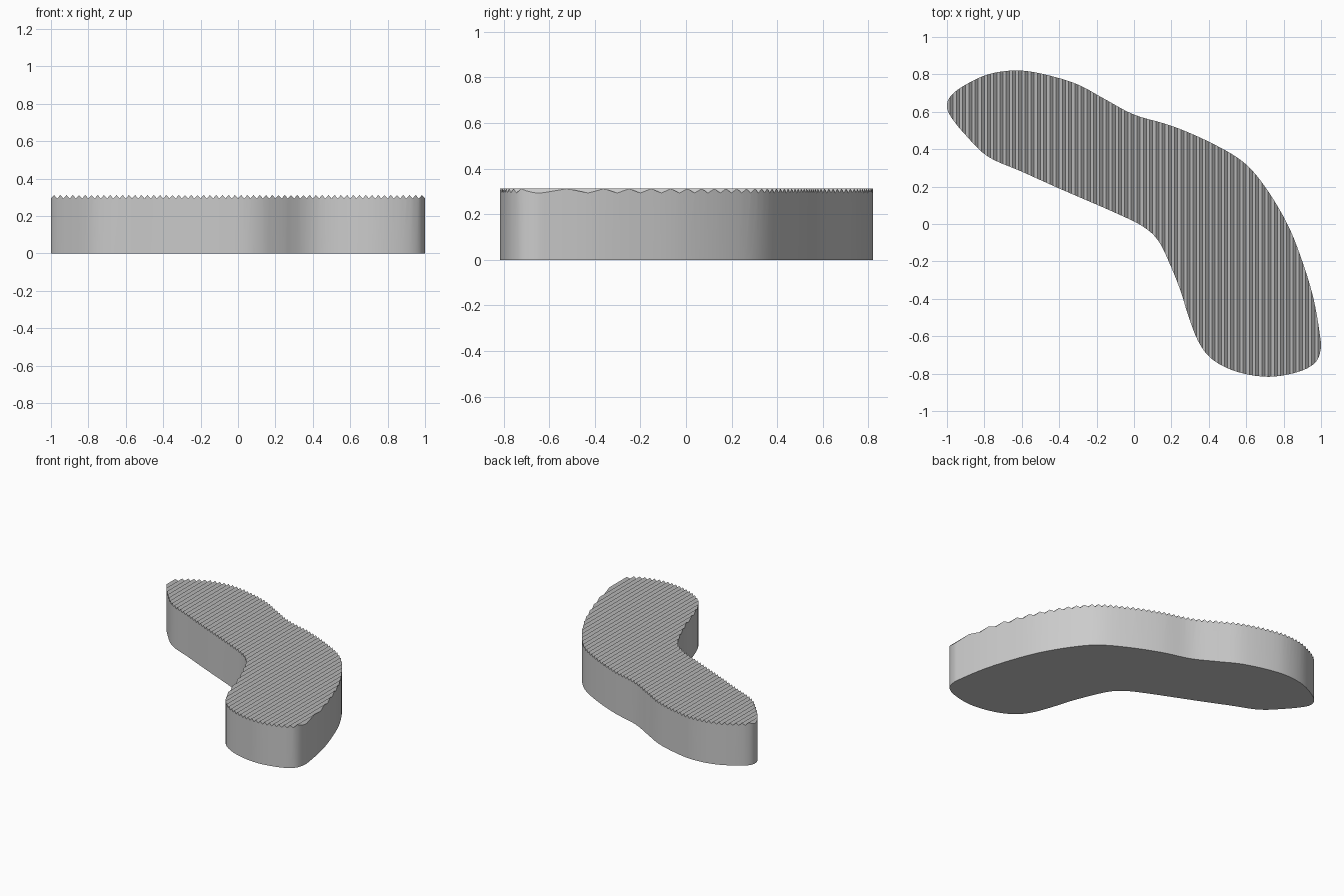
import bpy, bmesh, math
from mathutils import Vector

if "Cube" in bpy.data.objects:
    bpy.data.objects.remove(bpy.data.objects["Cube"])

TOP, DEPTH, RIDGES = 0.312, 0.019, 60
PITCH = 2 / RIDGES

# Outline of the curved block, clockwise from the narrow tip
OUTLINE = [(-1, .635), (-.975, .69), (-.9, .745), (-.78, .8), (-.64, .821),
           (-.5, .805), (-.31, .75), (-.16, .67), (0, .585), (.2, .525),
           (.4, .44), (.58, .335), (.7, .2), (.82, 0), (.9, -.2), (.96, -.4),
           (.995, -.6), (.998, -.67), (.97, -.74), (.88, -.79), (.72, -.817),
           (.55, -.79), (.42, -.725), (.345, -.63), (.29, -.49), (.25, -.36),
           (.19, -.21), (.13, -.09), (.05, -.015), (-.1, .06), (-.4, .19),
           (-.6, .28), (-.78, .36), (-.9, .475), (-.98, .575)]


def smooth_loop(points, steps=5):
    """Closed Catmull-Rom curve through the points."""
    pts = [Vector(p) for p in points]
    n = len(pts)
    result = []
    for i in range(n):
        a, b, c, d = (pts[(i + k) % n] for k in (-1, 0, 1, 2))
        for s in range(steps):
            t = s / steps
            result.append(b + (c - a) * t / 2
                          + (a - b * 2.5 + c * 2 - d / 2) * t * t
                          + ((b - c) * 3 + d - a) * t ** 3 / 2)
    return result


def ridge_height(x):
    """Triangular ridges running front to back."""
    phase = ((x + 1) / PITCH) % 1
    return TOP - DEPTH * abs(2 * phase - 1)


# Plain block
bm = bmesh.new()
base = bm.faces.new([bm.verts.new((p.x, p.y, 0)) for p in smooth_loop(OUTLINE)])
grown = bmesh.ops.extrude_face_region(bm, geom=[base], use_keep_orig=True)
bmesh.ops.translate(bm, vec=(0, 0, TOP),
                    verts=[g for g in grown["geom"] if isinstance(g, bmesh.types.BMVert)])

# Slice the top at every crest and valley, then raise it to the ridge profile
for i in range(1, RIDGES * 2):
    faces = [f for f in bm.faces if all(v.co.z > TOP / 2 for v in f.verts)]
    edges = {e for f in faces for e in f.edges}
    verts = {v for f in faces for v in f.verts}
    bmesh.ops.bisect_plane(bm, geom=list(verts) + list(edges) + faces, dist=1e-6,
                           plane_co=(-1 + i * PITCH / 2, 0, 0), plane_no=(1, 0, 0))
for v in bm.verts:
    if v.co.z > TOP / 2:
        v.co.z = ridge_height(v.co.x)
bmesh.ops.recalc_face_normals(bm, faces=bm.faces)

mesh = bpy.data.meshes.new("ridged_block")
bm.to_mesh(mesh)
bm.free()
block = bpy.data.objects.new("ridged_block", mesh)
bpy.context.collection.objects.link(block)

# Single grey colour
grey = bpy.data.materials.new("light_grey")
grey.use_nodes = True
colour = (0.6, 0.6, 0.6, 1)
grey.diffuse_color = colour
grey.node_tree.nodes["Principled BSDF"].inputs["Base Color"].default_value = colour
mesh.materials.append(grey)

# Smooth walls, crisp ridges
bpy.ops.object.select_all(action="DESELECT")
block.select_set(True)
bpy.context.view_layer.objects.active = block
bpy.ops.object.shade_smooth_by_angle(angle=math.radians(30))
